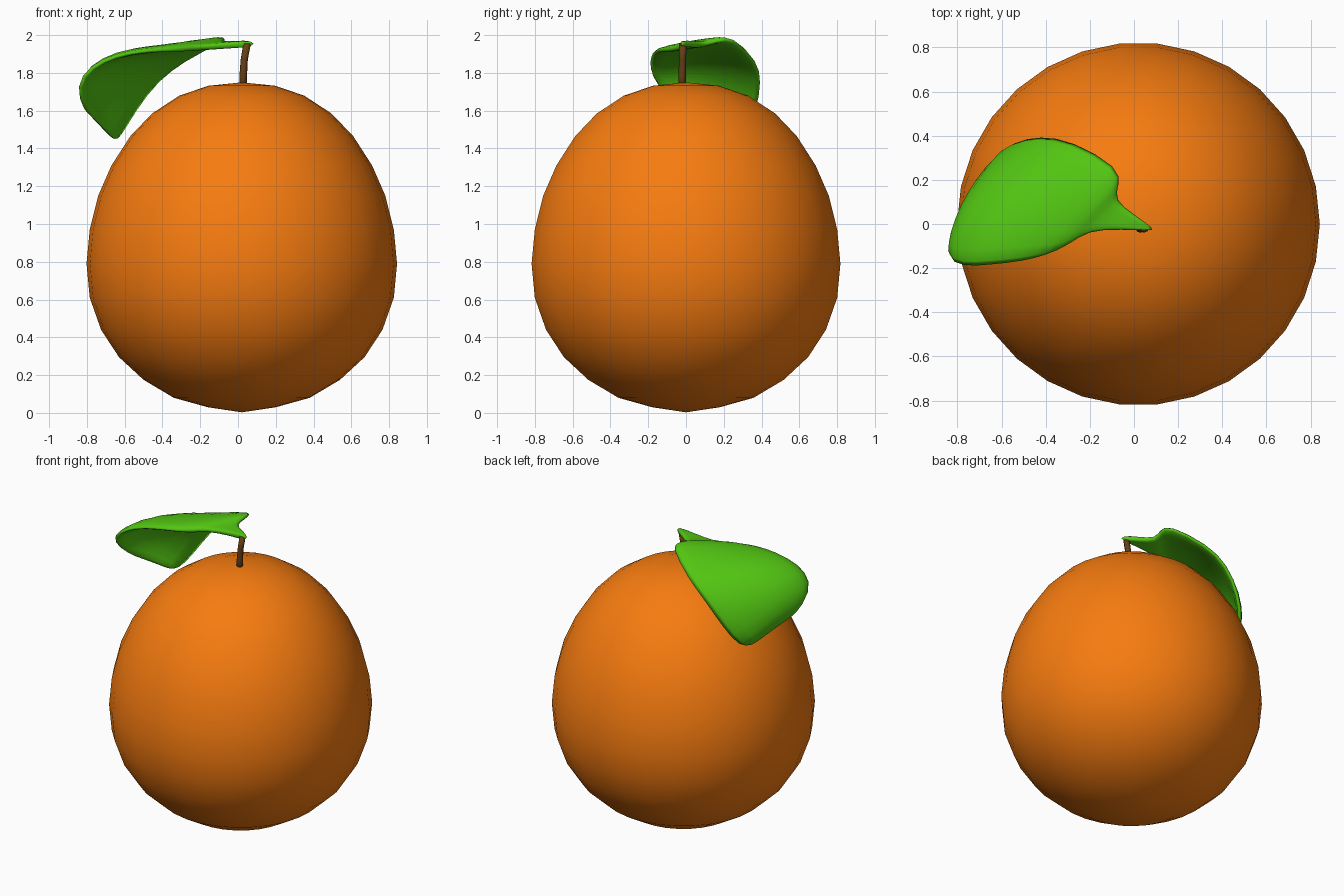
import bpy, bmesh, math
from mathutils import Vector

if "Cube" in bpy.data.objects:
    bpy.data.objects.remove(bpy.data.objects["Cube"])


def finish(name, bm, color):
    bmesh.ops.recalc_face_normals(bm, faces=bm.faces[:])
    me = bpy.data.meshes.new(name)
    bm.to_mesh(me)
    bm.free()
    for p in me.polygons:
        p.use_smooth = True
    ob = bpy.data.objects.new(name, me)
    bpy.context.collection.objects.link(ob)
    mat = bpy.data.materials.new(name + "_color")
    mat.diffuse_color = (*color, 1)
    mat.use_nodes = True
    mat.node_tree.nodes["Principled BSDF"].inputs["Base Color"].default_value = mat.diffuse_color
    me.materials.append(mat)
    return ob


def loft(bm, rings):
    """Join closed rings of equal size, left to right."""
    for a, b in zip(rings, rings[1:]):
        n = len(a)
        for i in range(n):
            j = (i + 1) % n
            bm.faces.new((a[i], a[j], b[j], b[i]))


# Fruit: lathed egg profile (radius, height), 30 sides
profile = [(.18, .03), (.36, .08), (.52, .175), (.65, .295), (.745, .44),
           (.805, .61), (.822, .79), (.805, .97), (.76, 1.15), (.69, 1.31),
           (.59, 1.465), (.475, 1.585), (.33, 1.68), (.175, 1.732)]
bm = bmesh.new()
rings = []
for r, z in profile:
    rings.append([bm.verts.new((.02 + r * math.cos(math.tau * i / 30),
                                r * math.sin(math.tau * i / 30), z))
                  for i in range(30)])
loft(bm, rings)
for ring, z in ((rings[0], .003), (rings[-1], 1.75)):
    pole = bm.verts.new((.02, 0, z))
    for i in range(30):
        bm.faces.new((ring[i], ring[(i + 1) % 30], pole))
finish("fruit", bm, (.93, .2, .005))

# Stem: thin bent tube
bm = bmesh.new()
rings = []
for x, y, z, r in ((.028, -.02, 1.70, .02), (.028, -.02, 1.79, .02),
                   (.033, -.018, 1.87, .019), (.048, -.018, 1.955, .02)):
    rings.append([bm.verts.new((x + r * math.cos(math.tau * i / 8),
                                y + r * math.sin(math.tau * i / 8), z))
                  for i in range(8)])
loft(bm, rings)
bm.faces.new(rings[0])
bm.faces.new(rings[-1])
finish("stem", bm, (.13, .05, .008))

# Leaf: rows between the front edge and the back edge, bulged upward in between
front = [(.09, -.03, 1.955), (-.06, -.025, 1.945), (-.22, -.03, 1.93),
         (-.30, -.10, 1.92), (-.40, -.145, 1.92), (-.51, -.175, 1.915),
         (-.65, -.19, 1.89), (-.78, -.20, 1.83), (-.855, -.16, 1.73),
         (-.81, -.02, 1.60)]
back = [(.08, -.015, 1.955), (0, .045, 1.955), (-.09, .11, 1.95),
        (-.065, .18, 1.975), (-.06, .26, 1.985), (-.28, .385, 1.86),
        (-.42, .405, 1.755), (-.54, .38, 1.59), (-.62, .31, 1.45),
        (-.65, .22, 1.44)]
bulge = [0, 0, .005, .01, .01, .045, .085, .11, .09, .0]
bm = bmesh.new()
rows = []
for f, b, h in zip(front, back, bulge):
    row = []
    for k in range(5):
        t = k / 4
        p = Vector(f).lerp(Vector(b), t)
        p += Vector((-.6, .0, .8)) * h * 4 * t * (1 - t)
        row.append(bm.verts.new(p))
    rows.append(row)
for a, b in zip(rows, rows[1:]):
    for k in range(4):
        bm.faces.new((a[k], a[k + 1], b[k + 1], b[k]))
leaf = finish("leaf", bm, (.085, .56, .006))
solid = leaf.modifiers.new("thickness", 'SOLIDIFY')
solid.thickness = .035
solid.offset = 0
smooth = leaf.modifiers.new("rounding", 'SUBSURF')
smooth.levels = smooth.render_levels = 1
